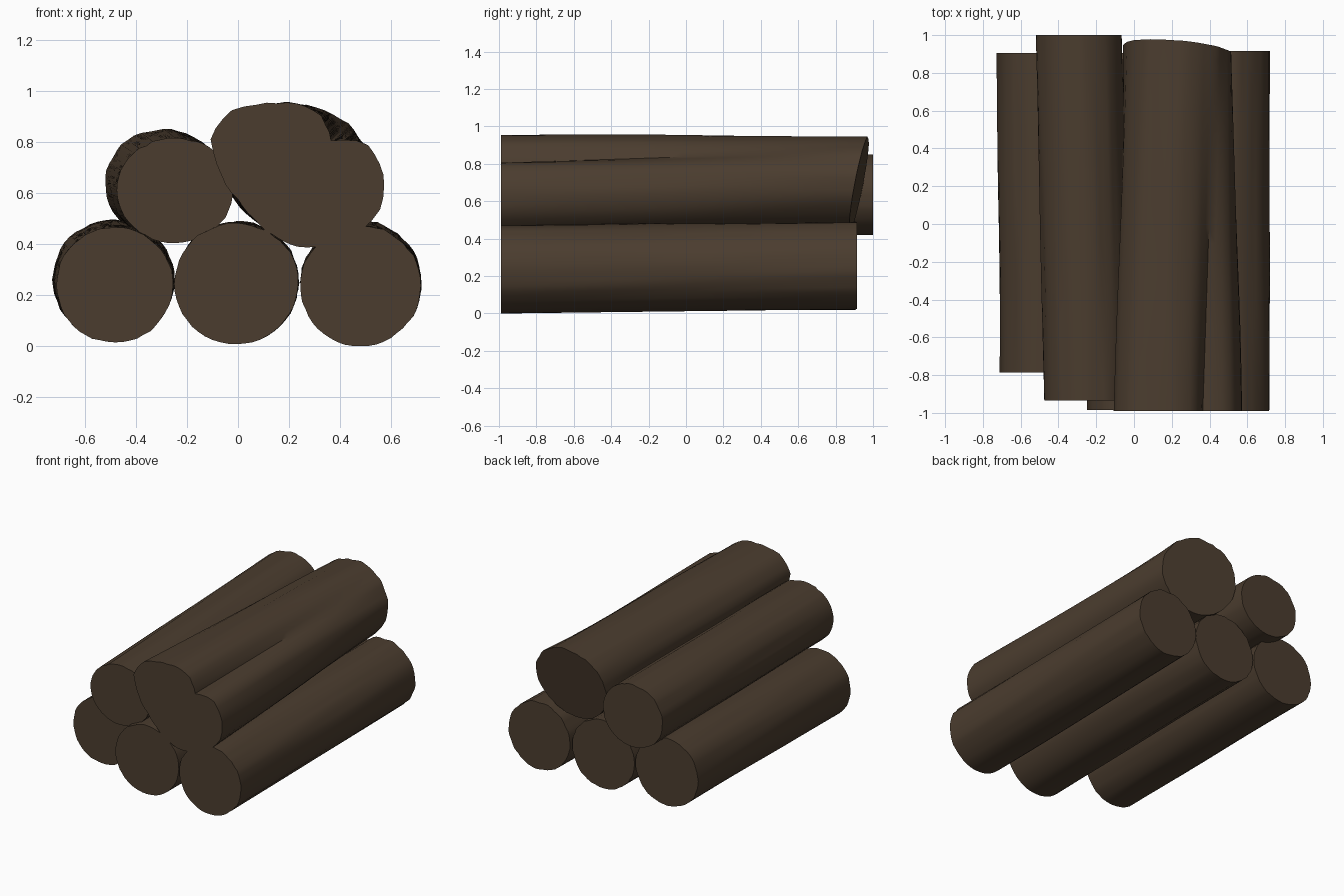
import bpy, bmesh, math
from mathutils import Vector, noise

SIDES, RINGS = 48, 26

cube = bpy.data.objects.get("Cube")
if cube:
    bpy.data.objects.remove(cube, do_unlink=True)

bark = bpy.data.materials.new("dark brown bark")
bark.use_nodes = True
brown = (0.07, 0.046, 0.028, 1)
bark.diffuse_color = brown
shader = bark.node_tree.nodes["Principled BSDF"]
shader.inputs["Base Color"].default_value = brown
shader.inputs["Roughness"].default_value = 0.9


def ellipse(rx, rz):
    """Cross-section as an offset for each angle."""
    return lambda a: Vector((rx * math.cos(a), rz * math.sin(a)))


def outline(radii):
    """Uneven cross-section from evenly spaced radii."""
    def offset(a):
        t = a / math.tau * len(radii)
        i = int(t)
        r = radii[i % len(radii)] + (t - i) * (radii[(i + 1) % len(radii)] - radii[i % len(radii)])
        return Vector((r * math.cos(a), r * math.sin(a)))
    return offset


def make_log(name, front, back, y_front, y_back, seed, slant=(0, 0)):
    """Loft bark between two end sections; front and back are (centre, section)."""
    bm = bmesh.new()
    c0, c1 = Vector(front[0]), Vector(back[0])

    def place(p, t):
        # the back end may be sawn at an angle
        end = y_back + slant[0] * (p.x - c1.x) + slant[1] * (p.y - c1.y)
        return bm.verts.new((p.x, y_front + t * (end - y_front), p.y))

    rings = []
    for j in range(RINGS + 1):
        t = j / RINGS
        centre = c0.lerp(c1, t)
        ring = []
        for i in range(SIDES):
            a = math.tau * i / SIDES
            off = front[1](a).lerp(back[1](a), t)
            u, v = math.cos(a), math.sin(a)
            # broad swells plus long narrow grooves, stronger on the upper side
            swell = noise.noise((u * 2, v * 2, t * 2 + seed))
            groove = noise.noise((u * 7, v * 7, t * 1.5 + seed))
            rough = 0.022 * swell + (0.02 + 0.015 * max(v, 0)) * groove
            ring.append(place(centre + off * (1 + rough), t))
        rings.append(ring)

    for r0, r1 in zip(rings, rings[1:]):
        for i in range(SIDES):
            k = (i + 1) % SIDES
            bm.faces.new((r0[i], r0[k], r1[k], r1[i]))
    # sawn ends
    for ring, c, t in ((rings[0], c0, 0), (rings[-1], c1, 1)):
        hub = place(c, t)
        for i in range(SIDES):
            bm.faces.new((ring[i], ring[(i + 1) % SIDES], hub))
    bmesh.ops.recalc_face_normals(bm, faces=bm.faces)

    mesh = bpy.data.meshes.new(name)
    bm.to_mesh(mesh)
    bm.free()
    mesh.materials.append(bark)
    obj = bpy.data.objects.new(name, mesh)
    bpy.context.collection.objects.link(obj)
    bpy.ops.object.select_all(action="DESELECT")
    obj.select_set(True)
    bpy.context.view_layer.objects.active = obj
    bpy.ops.object.shade_smooth_by_angle(angle=math.radians(40))


# bottom row
make_log("lower_right_log", ((-0.483, 0.24), ellipse(0.228, 0.225)),
         ((-0.487, 0.262), ellipse(0.24, 0.232)), -0.785, 0.905, 3)
make_log("lower_middle_log", ((-0.007, 0.245), ellipse(0.243, 0.237)),
         ((0.0, 0.255), ellipse(0.238, 0.235)), -0.985, 0.905, 11)
make_log("lower_left_log", ((0.48, 0.235), ellipse(0.236, 0.235)),
         ((0.483, 0.257), ellipse(0.235, 0.232)), -0.99, 0.915, 23)

# top row, with a split running along the larger log
make_log("upper_right_log", ((-0.247, 0.61), ellipse(0.228, 0.206)),
         ((-0.292, 0.635), ellipse(0.228, 0.215)), -0.935, 1.0, 37)
split = outline([0.34, 0.305, 0.19, 0.25, 0.28, 0.305, 0.36, 0.365,
                 0.295, 0.25, 0.24, 0.25, 0.28, 0.30, 0.33, 0.35])
make_log("upper_left_log", ((0.23, 0.67), split),
         ((0.23, 0.695), ellipse(0.285, 0.25)), -0.99, 0.925, 51, (-0.08, 0.19))
